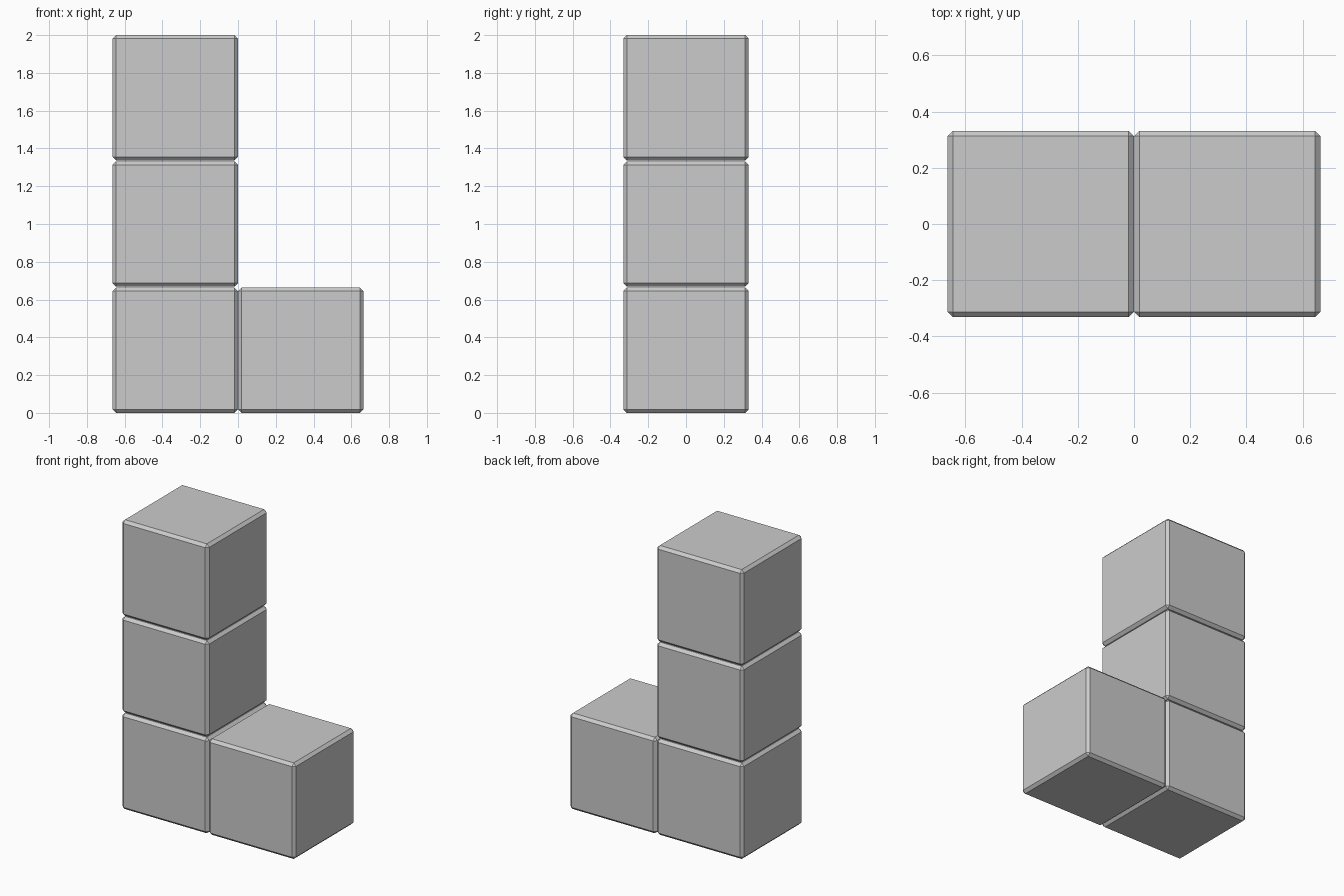
import bpy

if "Cube" in bpy.data.objects:
    bpy.data.objects.remove(bpy.data.objects["Cube"])

SIZE = 0.664      # cube edge
PITCH = 0.668     # vertical spacing
CHAMFER = 0.019


def block(name, x, level):
    """One chamfered cube of the L-shaped stack."""
    bpy.ops.mesh.primitive_cube_add(size=SIZE, location=(x, 0, SIZE / 2 + level * PITCH))
    ob = bpy.context.object
    ob.name = name
    mod = ob.modifiers.new("chamfer", 'BEVEL')
    mod.width = CHAMFER
    mod.segments = 1
    mod.limit_method = 'NONE'
    return ob


# Tall column of three cubes
for i, name in enumerate(("column_bottom", "column_middle", "column_top")):
    block(name, -SIZE / 2, i)

# Foot cube on the right
block("foot_block", SIZE / 2, 0)
